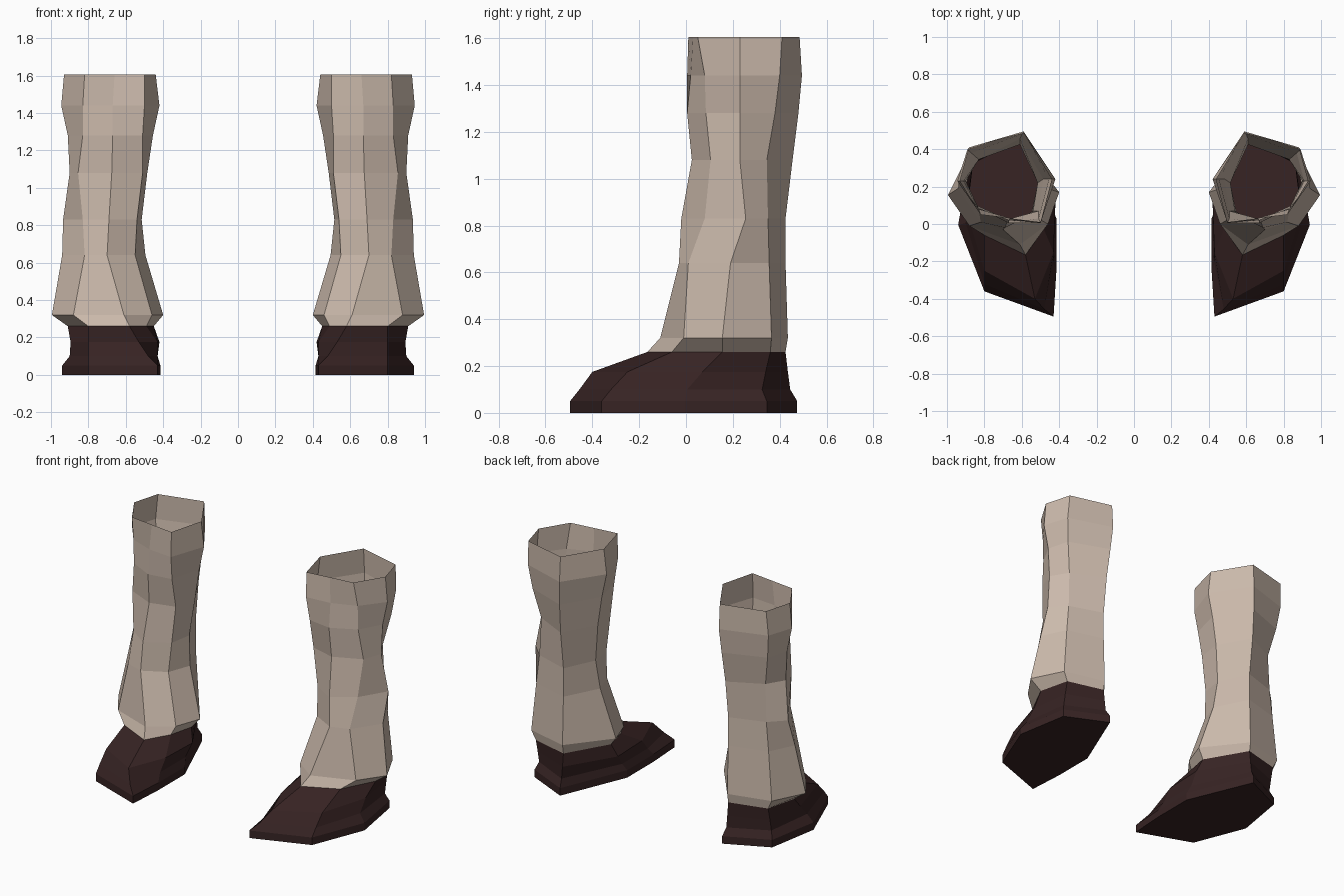
import bpy, bmesh


def material(name, rgb):
    m = bpy.data.materials.new(name)
    m.diffuse_color = (*rgb, 1)
    return m


def lofted_pair(name, rings, mat, close_bottom=False):
    """Loft (z, outline) rings from top to bottom, mirrored across x."""
    bm = bmesh.new()
    loops = [[bm.verts.new((x, y, z)) for x, y in pts] for z, pts in rings]
    n = len(loops[0])
    for up, low in zip(loops, loops[1:]):
        for i in range(n):
            j = (i + 1) % n
            bm.faces.new((up[i], low[i], low[j], up[j]))
    if close_bottom:
        bm.faces.new(loops[-1][::-1])
    me = bpy.data.meshes.new(name)
    bm.to_mesh(me)
    bm.free()
    me.materials.append(mat)
    ob = bpy.data.objects.new(name, me)
    bpy.context.collection.objects.link(ob)
    ob.modifiers.new("Mirror", 'MIRROR').use_mirror_merge = False
    return ob


cloth = material("beige cloth", (0.60, 0.49, 0.41))
leather = material("dark brown leather", (0.038, 0.017, 0.017))

# Outline order: inner front, front, outer front, outer, outer back, back, inner
cuff = [(.49, -.01), (.58, -.165), (.80, -.06), (.91, .155), (.86, .36), (.61, .425), (.45, .15)]

# Open trouser legs, pinched at the knee and flared above the shoe
trouser_rings = [
    (1.605, [(.50, .01), (.66, .03), (.82, .05), (.93, .23), (.88, .41), (.59, .485), (.44, .24)]),
    (1.44, [(.50, .005), (.67, .02), (.83, .08), (.945, .23), (.89, .40), (.59, .495), (.42, .24)]),
    (1.28, [(.51, .03), (.67, .005), (.83, .085), (.91, .23), (.87, .38), (.60, .48), (.455, .24)]),
    (1.08, [(.51, .07), (.675, .025), (.855, .105), (.90, .23), (.83, .345), (.61, .455), (.485, .24)]),
    (0.83, [(.54, .07), (.69, -.02), (.83, .08), (.935, .255), (.84, .35), (.61, .425), (.515, .22)]),
    (0.64, [(.55, .05), (.70, -.03), (.82, .01), (.94, .19), (.86, .355), (.61, .425), (.495, .20)]),
    (0.32, [(.46, .0), (.61, -.11), (.88, -.01), (.995, .155), (.89, .365), (.61, .435), (.40, .17)]),
    (0.26, cuff),
]
lofted_pair("trouser_legs", trouser_rings, cloth)

# Pointed shoes with a flared sole edge and a flat sole
sole = [(.415, -.25), (.43, -.495), (.80, -.36), (.94, -.005), (.88, .345), (.60, .475), (.415, .03)]
shoe_rings = [
    (0.26, cuff),
    (0.175, [(.43, -.15), (.53, -.40), (.80, -.25), (.895, .07), (.86, .34), (.61, .435), (.42, .12)]),
    (0.10, [(.43, -.21), (.48, -.455), (.80, -.32), (.90, .005), (.86, .325), (.61, .445), (.43, .06)]),
    (0.05, sole),
    (0.0, sole),
]
lofted_pair("shoes", shoe_rings, leather, close_bottom=True)
